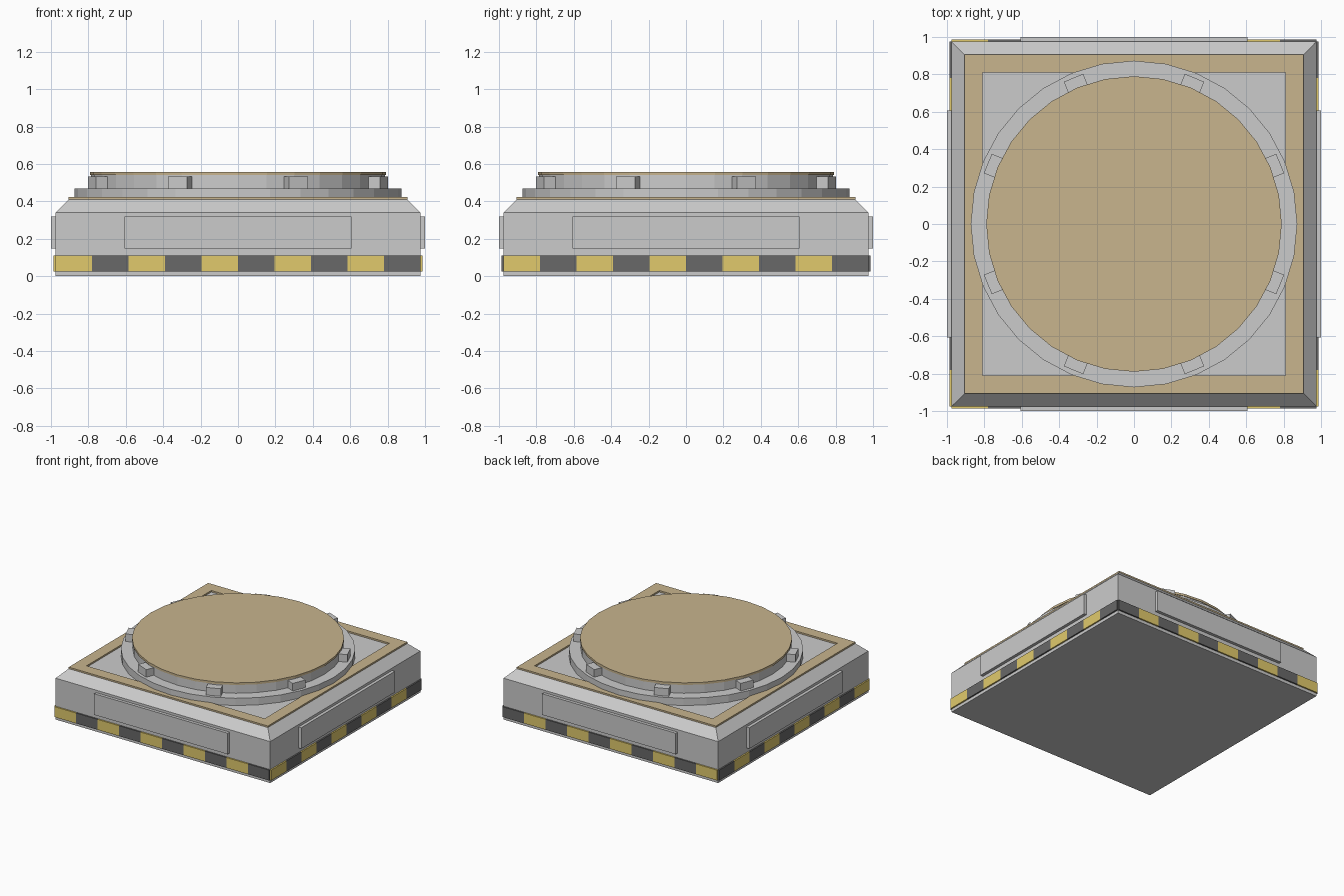
import bpy, bmesh, math
from mathutils import Matrix, Vector

if "Cube" in bpy.data.objects:
    bpy.data.objects.remove(bpy.data.objects["Cube"])


def material(name, color):
    m = bpy.data.materials.new(name)
    m.diffuse_color = (*color, 1)
    m.use_nodes = True
    m.node_tree.nodes["Principled BSDF"].inputs["Base Color"].default_value = m.diffuse_color
    return m


BROWN = material("bronze", (0.58, 0.46, 0.27))
YELLOW = material("yellow", (0.75, 0.59, 0.15))
BLACK = material("black", (0.14, 0.14, 0.14))


def finish(name, bm, mat=None):
    bmesh.ops.recalc_face_normals(bm, faces=bm.faces)
    me = bpy.data.meshes.new(name)
    bm.to_mesh(me)
    bm.free()
    ob = bpy.data.objects.new(name, me)
    bpy.context.collection.objects.link(ob)
    if mat:
        me.materials.append(mat)
    return ob


def box(name, lo, hi, mat=None, turn=0.0):
    lo, hi = Vector(lo), Vector(hi)
    bm = bmesh.new()
    bmesh.ops.create_cube(bm, size=1, matrix=Matrix.Rotation(turn, 4, 'Z')
                          @ Matrix.Translation((lo + hi) / 2)
                          @ Matrix.Diagonal((*(hi - lo), 1)))
    return finish(name, bm, mat)


def disc(name, r, z0, z1, mat=None):
    bm = bmesh.new()
    bmesh.ops.create_cone(bm, cap_ends=True, segments=32, radius1=r, radius2=r,
                          depth=z1 - z0,
                          matrix=Matrix.Translation((0, 0, (z0 + z1) / 2)))
    return finish(name, bm, mat)


def square_loft(name, profile, mat=None, closed=False):
    """Stack square rings given as (half width, z)."""
    bm = bmesh.new()
    rings = [[bm.verts.new((sx * h, sy * h, z))
              for sx, sy in ((-1, -1), (1, -1), (1, 1), (-1, 1))] for h, z in profile]
    pairs = list(zip(rings, rings[1:]))
    if closed:
        pairs.append((rings[-1], rings[0]))
    else:
        bm.faces.new(rings[0])
        bm.faces.new(rings[-1])
    for a, b in pairs:
        for i in range(4):
            j = (i + 1) % 4
            bm.faces.new((a[i], a[j], b[j], b[i]))
    return finish(name, bm, mat)


# Chamfered base block and the raised square trim on its top
square_loft("base", [(0.975, 0), (0.975, 0.34), (0.905, 0.41)])
square_loft("top_trim", [(0.905, 0.405), (0.905, 0.423), (0.81, 0.423), (0.81, 0.405)],
            BROWN, closed=True)

# Turntable: flange, drum and bronze plate
disc("flange", 0.873, 0.405, 0.47)
disc("drum", 0.785, 0.465, 0.541)
disc("top_plate", 0.79, 0.54, 0.558, BROWN)

# Clamp blocks around the drum
for k in range(8):
    box(f"clamp_{k + 1}", (0.755, -0.056, 0.468), (0.846, 0.056, 0.532),
        turn=math.radians(22.5 + 45 * k))

# Side panels and hazard stripes, matching on opposite faces
W = 0.195
for side in (-1, 1):
    tag = "low" if side < 0 else "high"
    a, b = sorted((side * 0.96, side * 1.0))
    box(f"panel_y_{tag}", (-0.607, a, 0.147), (0.607, b, 0.32))
    box(f"panel_x_{tag}", (a, -0.607, 0.147), (b, 0.607, 0.32))
    a, b = sorted((side * 0.965, side * 0.987))
    for i in range(10):
        s = -0.975 + i * W
        mat = BLACK if i % 2 else YELLOW
        box(f"stripe_y_{tag}_{i + 1}", (s, a, 0.025), (s + W, b, 0.11), mat)
        box(f"stripe_x_{tag}_{i + 1}", (a, s, 0.025), (b, s + W, 0.11), mat)
